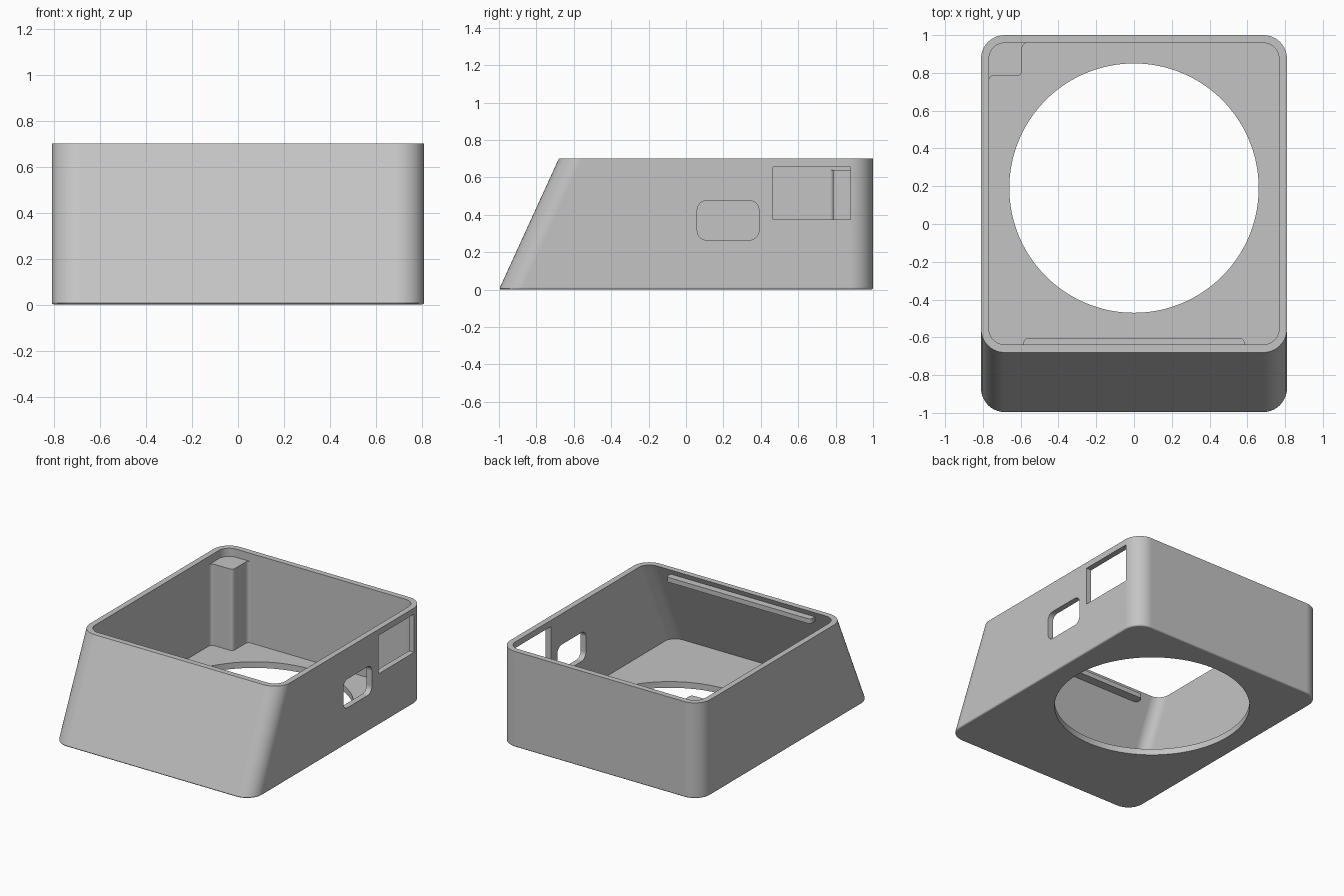
import bpy, bmesh, math

cube = bpy.data.objects.get("Cube")
if cube:
    bpy.data.objects.remove(cube, do_unlink=True)

HALF_X, BACK, HEIGHT, WALL, FLOOR = 0.81, 1.0, 0.70, 0.042, 0.045
SLOPE = 0.32 / HEIGHT

grey = bpy.data.materials.new("plain grey")
grey.use_nodes = True
GREY = (0.55, 0.55, 0.55, 1)
grey.diffuse_color = GREY
grey.node_tree.nodes["Principled BSDF"].inputs["Base Color"].default_value = GREY


def arc(cx, cy, r, start, end, steps=10):
    """Points along an arc, angles in degrees."""
    angles = [math.radians(start + (end - start) * i / steps) for i in range(steps + 1)]
    return [(cx + r * math.cos(a), cy + r * math.sin(a)) for a in angles]


def rounded_rect(x0, x1, y0, y1, r):
    return (arc(x1 - r, y1 - r, r, 0, 90) + arc(x0 + r, y1 - r, r, 90, 180)
            + arc(x0 + r, y0 + r, r, 180, 270) + arc(x1 - r, y0 + r, r, 270, 360))


def loft(name, rings):
    """Skin a stack of 3D rings into a closed solid."""
    bm = bmesh.new()
    loops = [[bm.verts.new(p) for p in ring] for ring in rings]
    n = len(loops[0])
    for a, b in zip(loops, loops[1:]):
        for i in range(n):
            j = (i + 1) % n
            bm.faces.new((a[i], a[j], b[j], b[i]))
    bm.faces.new(loops[0][::-1])
    bm.faces.new(loops[-1])
    bmesh.ops.recalc_face_normals(bm, faces=bm.faces[:])
    mesh = bpy.data.meshes.new(name)
    bm.to_mesh(mesh)
    bm.free()
    mesh.materials.append(grey)
    obj = bpy.data.objects.new(name, mesh)
    bpy.context.collection.objects.link(obj)
    return obj


def prism(name, profile, z0, z1):
    return loft(name, [[(x, y, z) for x, y in profile] for z in (z0, z1)])


def side_prism(name, profile, x0, x1):
    return loft(name, [[(x, y, z) for y, z in profile] for x in (x0, x1)])


def shell_ring(z, inset, r):
    """Rounded outline whose front edge follows the sloping face."""
    outline = rounded_rect(inset - HALF_X, HALF_X - inset,
                           -1 + SLOPE * z + inset, BACK - inset, r)
    return [(x, y, z) for x, y in outline]


def select_only(obj):
    bpy.ops.object.select_all(action="DESELECT")
    obj.select_set(True)
    bpy.context.view_layer.objects.active = obj


def cut(obj, cutter):
    mod = obj.modifiers.new("cut", "BOOLEAN")
    mod.operation, mod.solver, mod.object = "DIFFERENCE", "EXACT", cutter
    select_only(obj)
    bpy.ops.object.modifier_apply(modifier=mod.name)
    bpy.data.objects.remove(cutter, do_unlink=True)


def finish(obj):
    select_only(obj)
    bpy.ops.object.shade_smooth_by_angle(angle=math.radians(35))
    mod = obj.modifiers.new("even shading", "WEIGHTED_NORMAL")
    mod.keep_sharp = True


# Open tray with a sloping front and a softened bottom edge
R, SOFT = 0.125, 0.012
rings = []
for i in range(4):
    a = math.radians(30 * i)
    inset = SOFT * (1 - math.sin(a))
    rings.append(shell_ring(SOFT * (1 - math.cos(a)), inset, R - inset))
rings += [shell_ring(HEIGHT, 0, R),
          shell_ring(HEIGHT, WALL, R - WALL),
          shell_ring(FLOOR, WALL, R - WALL)]
case = loft("case", rings)

# Round floor opening and two side windows
cut(case, prism("floor_cutter", arc(0, 0.19, 0.66, 0, 357.5, 143), -0.1, 0.2))
cut(case, side_prism("port_cutter", rounded_rect(0.06, 0.39, 0.265, 0.475, 0.05), 0.7, 0.9))
window = [(0.465, 0.375), (0.88, 0.375), (0.88, 0.655), (0.465, 0.655)]
cut(case, side_prism("window_cutter", window, 0.7, 0.9))
finish(case)

# Corner post, blended into both walls with small fillets
wx, wy, f = -HALF_X + WALL, BACK - WALL, 0.025
px, py = -0.592, 0.785
corner = arc(wx + R - WALL, wy - R + WALL, R - WALL + 0.01, 90, 180)
profile = (corner + [(wx - 0.01, py - f)]
           + arc(wx + f, py - f, f, 180, 90, 6)
           + arc(px - f, py + f, f, -90, 0, 6)
           + arc(px + f, wy - f, f, 180, 90, 6)
           + [(px + f, wy + 0.01)])
finish(prism("corner_post", profile, FLOOR - 0.01, 0.64))

# Retaining rib with rounded ends on the inside of the front wall
finish(prism("front_rib", rounded_rect(-0.585, 0.585, -0.672, -0.605, 0.025), 0.625, 0.66))
